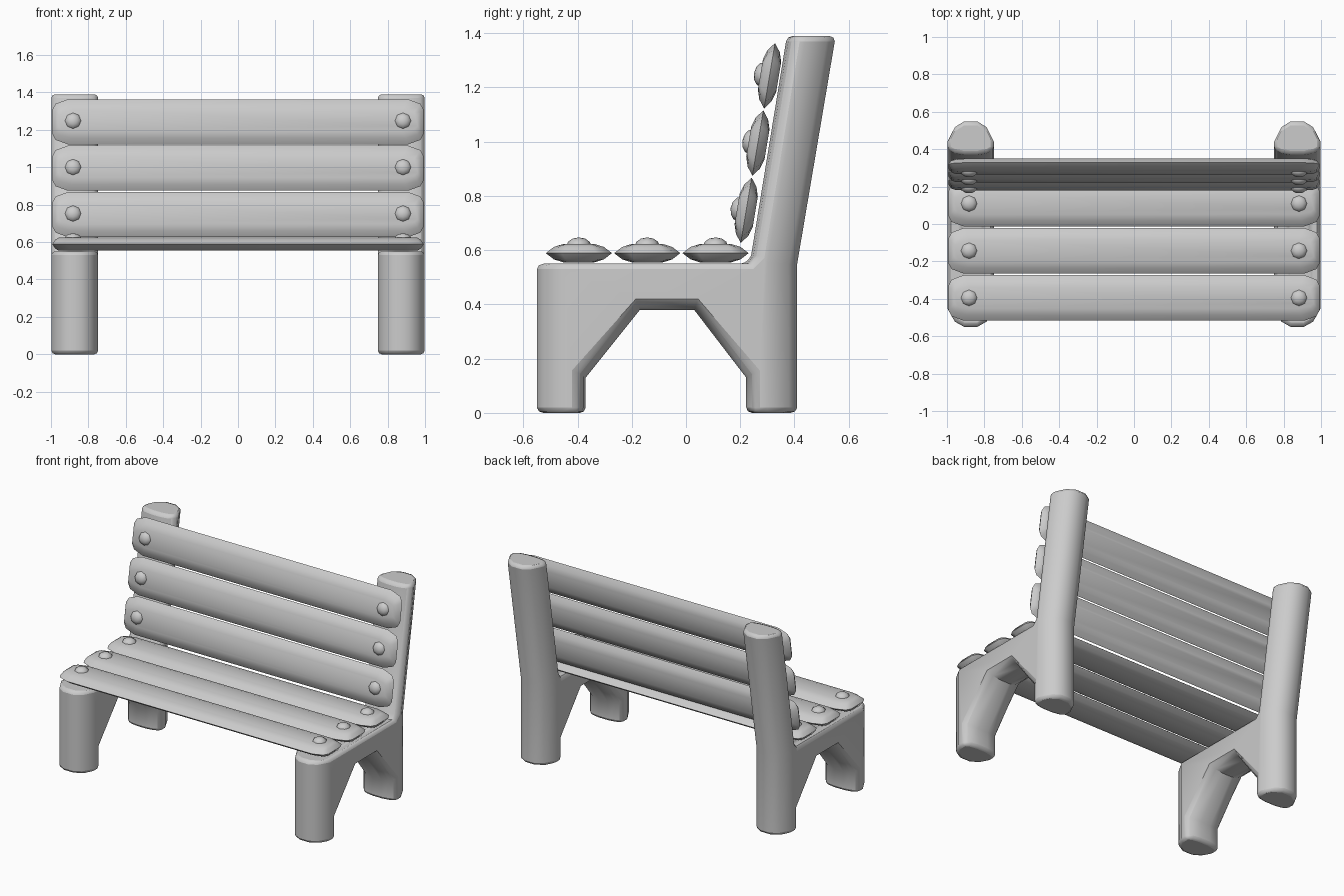
import bpy, bmesh
from math import radians, sin, cos
from mathutils import Matrix

if "Cube" in bpy.data.objects:
    bpy.data.objects.remove(bpy.data.objects["Cube"])


def finish(bm, name, matrix=None, bevel=0):
    bmesh.ops.recalc_face_normals(bm, faces=bm.faces)
    me = bpy.data.meshes.new(name)
    bm.to_mesh(me)
    bm.free()
    ob = bpy.data.objects.new(name, me)
    bpy.context.collection.objects.link(ob)
    if matrix:
        ob.matrix_world = matrix
    if bevel:
        m = ob.modifiers.new("soft_edges", 'BEVEL')
        m.width, m.segments = bevel, 2
        m.limit_method, m.angle_limit = 'ANGLE', radians(55)
    bpy.ops.object.select_all(action='DESELECT')
    ob.select_set(True)
    bpy.context.view_layer.objects.active = ob
    bpy.ops.object.shade_smooth_by_angle(angle=radians(45))
    return ob


def loft(rings):
    bm = bmesh.new()
    loops = [[bm.verts.new(p) for p in r] for r in rings]
    n = len(loops[0])
    for a, b in zip(loops, loops[1:]):
        for i in range(n):
            j = (i + 1) % n
            bm.faces.new((a[i], a[j], b[j], b[i]))
    bm.faces.new(loops[0])
    bm.faces.new(loops[-1])
    return bm


# side frame outline: y, z, and how far each point pulls in at the side faces
frame = [
    (-.55, 0, .10, 0), (-.55, .55, .10, 0), (.22, .55, .02, 0),
    (.24, .58, .03, 0), (.372, 1.39, .03, 0), (.552, 1.39, -.11, 0),
    (.41, .55, -.11, 0), (.41, 0, -.11, 0), (.222, 0, .03, 0),
    (.222, .13, .03, .02), (.03, .38, .015, .04), (-.17, .38, -.015, .04),
    (-.37, .13, -.03, .02), (-.37, 0, -.03, 0)]
layers = [(-.125, 1), (-.085, .28), (-.035, 0), (.035, 0), (.085, .28), (.125, 1)]

for side, label in ((-1, "left"), (1, "right")):
    rings = [[(side * .873 + dx, y + iy * k, z + iz * k) for y, z, iy, iz in frame]
             for dx, k in layers]
    finish(loft(rings), label + "_leg_frame", bevel=.02)


# slat: long board with clipped corners and a lens-shaped section
quarter = [(.993, .065), (.975, .098), (.91, .122)]


def slat(name, matrix):
    rings = []
    for inset, z in ((.065, -.034), (.03, -.023), (0, 0), (.03, .023), (.065, .034)):
        q = [(x - inset * .5, y * (.122 - inset) / .122) for x, y in quarter]
        pts = (q + [(-x, y) for x, y in q[::-1]]
               + [(-x, -y) for x, y in q] + [(x, -y) for x, y in q[::-1]])
        rings.append([(x, y, z) for x, y in pts])
    finish(loft(rings), name, matrix)
    # domed bolt at each end
    for x, label in ((-.882, "_left_bolt"), (.882, "_right_bolt")):
        bm = bmesh.new()
        bmesh.ops.create_uvsphere(bm, u_segments=8, v_segments=6, radius=1)
        bmesh.ops.scale(bm, vec=(.046, .046, .032), verts=bm.verts)
        finish(bm, name + label, matrix @ Matrix.Translation((x, 0, .026)))


# three seat slats and three leaning back slats
tilt = Matrix.Rotation(radians(80.5), 4, 'X')
for i in range(3):
    slat(f"seat_slat_{i + 1}", Matrix.Translation((0, -.395 + .252 * i, .589)))
    slat(f"back_slat_{i + 1}", Matrix.Translation((0, .222 + .043 * i, .747 + .248 * i)) @ tilt)
